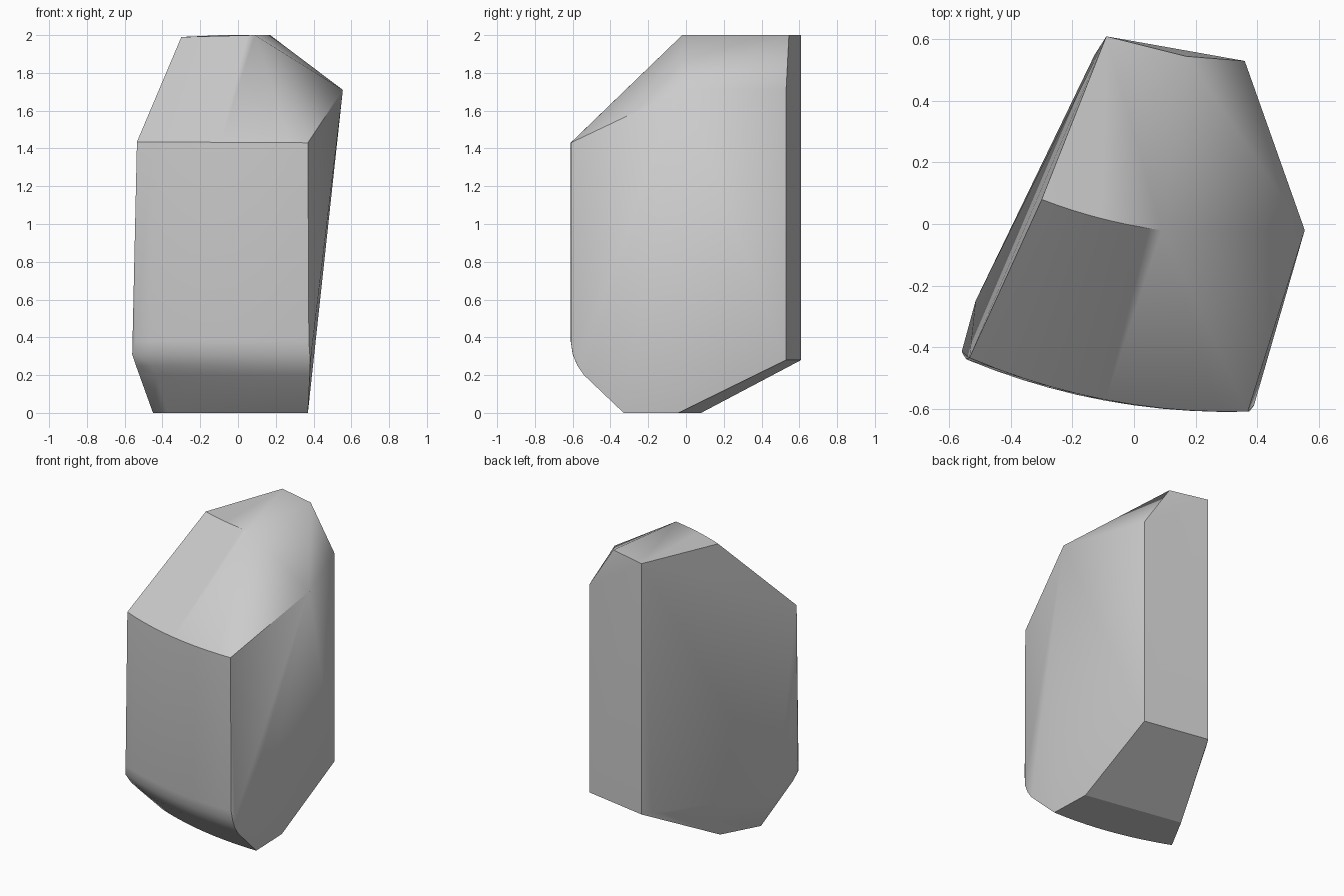
import bpy, bmesh, math
from mathutils import Vector

cube = bpy.data.objects.get("Cube")
if cube:
    bpy.data.objects.remove(cube)


def arc(left, right, bulge, steps=10):
    """Bowed edge from left to right, swelling towards the front."""
    a, b = Vector(left), Vector(right)
    side = (b - a).cross(Vector((0, 0, 1))).normalized()
    return [a.lerp(b, i / steps) + side * bulge * 4 * (i / steps) * (1 - i / steps)
            for i in range(steps + 1)]


points = []

# Bowed front: top edge, upper slope edge, wall and rounded lower lip
points += arc((-0.30, 0.08, 1.99), (0.09, -0.02, 2.0), 0.012)
points += arc((-0.535, -0.435, 1.435), (0.37, -0.61, 1.43), 0.05)
points += arc((-0.545, -0.44, 0.38), (0.375, -0.61, 0.38), 0.05)
points += arc((-0.555, -0.425, 0.31), (0.38, -0.60, 0.31), 0.05)
points += arc((-0.54, -0.39, 0.25), (0.38, -0.575, 0.25), 0.05)
points += arc((-0.52, -0.35, 0.20), (0.38, -0.54, 0.20), 0.05)
points += arc((-0.45, -0.17, 0.0), (0.37, -0.33, 0.0), 0.04)

# Back corners of the flat top and the right shoulder
points += [(0.17, 0.545, 2.0), (-0.09, 0.61, 2.0),
           (0.555, -0.02, 1.71), (0.36, 0.53, 1.71)]

# Lower wall corners and back edge of the base
points += [(-0.56, -0.415, 0.31), (0.39, -0.59, 0.33), (-0.515, -0.25, 0.2),
           (-0.09, 0.61, 0.28), (-0.128, 0.55, 0.28), (0.36, 0.53, 0.28),
           (0.36, -0.04, 0.0), (-0.315, 0.08, 0.0)]

# Solid stone wrapped around the corners
bm = bmesh.new()
for p in points:
    bm.verts.new(p)
hull = bmesh.ops.convex_hull(bm, input=bm.verts)
loose = [v for v in bm.verts if not v.link_faces]
bmesh.ops.delete(bm, geom=loose, context='VERTS')
bmesh.ops.recalc_face_normals(bm, faces=bm.faces)

# Soft shading with crisp ridges and a crisp base outline
for f in bm.faces:
    f.smooth = True
for e in bm.edges:
    at_base = max(v.co.z for v in e.verts) < 0.02
    flat = e.calc_face_angle(0) < math.radians(2)
    e.smooth = flat or (e.calc_face_angle(0) < math.radians(38) and not at_base)

mesh = bpy.data.meshes.new("faceted_stone")
bm.to_mesh(mesh)
bm.free()
stone = bpy.data.objects.new("faceted_stone", mesh)
bpy.context.collection.objects.link(stone)

# Plain grey material
grey = bpy.data.materials.new("stone_grey")
grey.use_nodes = True
colour = (0.6, 0.6, 0.6, 1.0)
grey.diffuse_color = colour
grey.node_tree.nodes["Principled BSDF"].inputs["Base Color"].default_value = colour
mesh.materials.append(grey)
